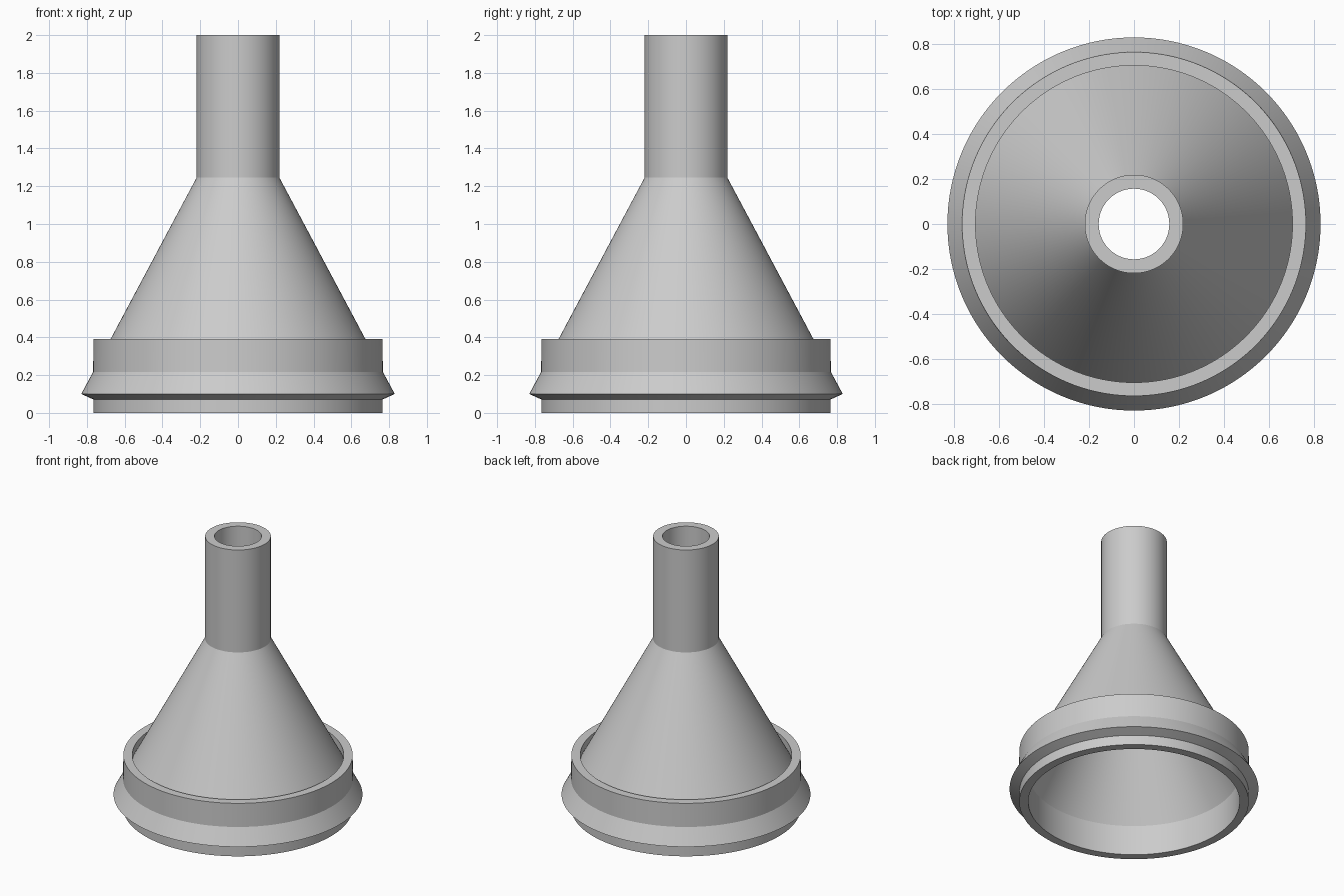
import bpy, bmesh, math

SEGMENTS = 160

cube = bpy.data.objects.get("Cube")
if cube:
    bpy.data.objects.remove(cube, do_unlink=True)


def make_material(name, color):
    mat = bpy.data.materials.new(name)
    mat.use_nodes = True
    mat.diffuse_color = color
    mat.node_tree.nodes["Principled BSDF"].inputs["Base Color"].default_value = color
    return mat


def lathe(name, profile, mat):
    """Revolve a closed (radius, height) profile around the z axis."""
    bm = bmesh.new()
    verts = [bm.verts.new((r, 0, z)) for r, z in profile]
    edges = [bm.edges.new((a, b)) for a, b in zip(verts, verts[1:] + verts[:1])]
    bmesh.ops.spin(bm, geom=verts + edges, cent=(0, 0, 0), axis=(0, 0, 1),
                   angle=math.tau, steps=SEGMENTS, use_merge=True)
    bmesh.ops.remove_doubles(bm, verts=bm.verts, dist=0.0001)
    bmesh.ops.recalc_face_normals(bm, faces=bm.faces)
    mesh = bpy.data.meshes.new(name)
    bm.to_mesh(mesh)
    bm.free()
    mesh.materials.append(mat)
    obj = bpy.data.objects.new(name, mesh)
    bpy.context.collection.objects.link(obj)
    bpy.ops.object.select_all(action='DESELECT')
    obj.select_set(True)
    bpy.context.view_layer.objects.active = obj
    bpy.ops.object.shade_smooth_by_angle(angle=math.radians(20))
    return obj


grey = make_material("light grey plastic", (0.6, 0.6, 0.6, 1))

# Collar with a flared lip
collar = [(0.705, 0), (0.765, 0), (0.765, 0.071), (0.83, 0.10),
          (0.767, 0.217), (0.765, 0.39), (0.705, 0.39)]
# Cone and spout, outside going up
outside = [(0.705, 0.334), (0.219, 1.246), (0.219, 2)]
# Bore and hollow cone, inside going down
inside = [(0.157, 2), (0.157, 1.246), (0.705, 0.22)]

lathe("funnel_body", collar + outside + inside, grey)
